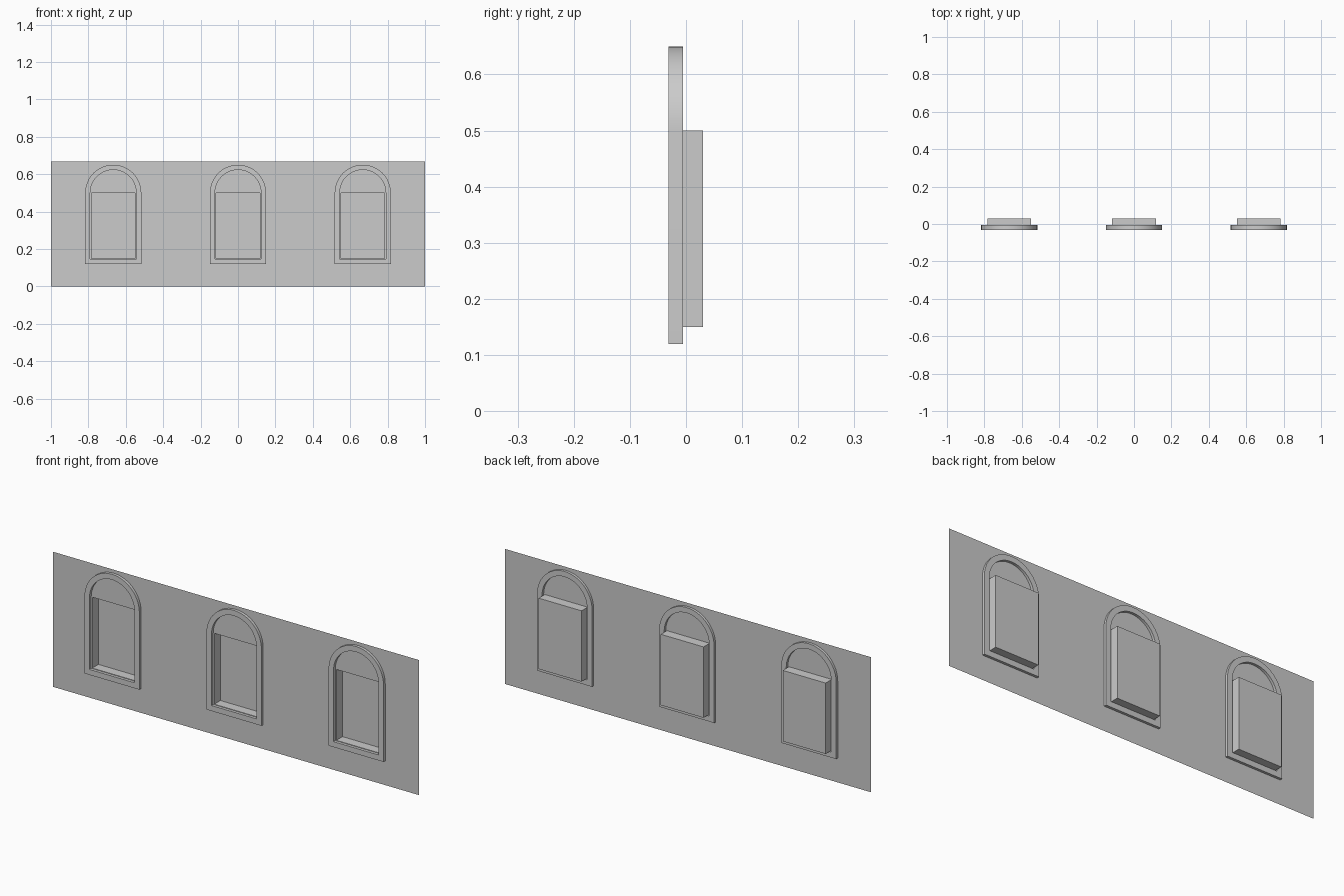
import bpy, bmesh, math

cube = bpy.data.objects.get("Cube")
if cube:
    bpy.data.objects.remove(cube, do_unlink=True)

CENTRES = (-0.667, 0, 0.667)
WALL_Y = -0.0175
HEIGHT = 0.667
SPRING = 0.5          # height where the arches begin
NICHE_HALF, NICHE_BOTTOM = 0.117, 0.15
BACK_Y = 0.03

grey = bpy.data.materials.new("plain grey")
grey.use_nodes = True
colour = (0.6, 0.6, 0.6, 1)
grey.diffuse_color = colour
grey.node_tree.nodes["Principled BSDF"].inputs["Base Color"].default_value = colour


def finish(bm, name):
    mesh = bpy.data.meshes.new(name)
    bm.to_mesh(mesh)
    bm.free()
    mesh.materials.append(grey)
    obj = bpy.data.objects.new(name, mesh)
    bpy.context.collection.objects.link(obj)
    return obj


# Thin wall sheet, with three rectangular niches pushed out of its back
xs = [-1] + [c + s * NICHE_HALF for c in CENTRES for s in (-1, 1)] + [1]
zs = [0, NICHE_BOTTOM, SPRING, HEIGHT]
bm = bmesh.new()
grid = [[bm.verts.new((x, WALL_Y, z)) for x in xs] for z in zs]
niches = []
for row in range(len(zs) - 1):
    for col in range(len(xs) - 1):
        lo, hi = grid[row], grid[row + 1]
        face = bm.faces.new((lo[col], lo[col + 1], hi[col + 1], hi[col]))
        if row == 1 and col % 2 == 1:
            niches.append(face)
pushed = bmesh.ops.extrude_face_region(bm, geom=niches)["geom"]
for item in pushed:
    if isinstance(item, bmesh.types.BMVert):
        item.co.y = BACK_Y
bmesh.ops.delete(bm, geom=[f for f in niches if f.is_valid], context="FACES")
bmesh.ops.recalc_face_normals(bm, faces=bm.faces)
wall_front = min(bm.faces, key=lambda f: f.calc_center_median().y)
if wall_front.normal.y > 0:
    bmesh.ops.reverse_faces(bm, faces=bm.faces)
finish(bm, "wall_with_niches")


# Arched frames standing proud on both sides of the wall
def arch_outline(half, bottom, steps=24):
    arc = [(half * math.cos(math.pi * i / steps),
            SPRING + half * math.sin(math.pi * i / steps)) for i in range(steps + 1)]
    return [(half, bottom)] + arc + [(-half, bottom)]


def arched_frame(name, x, front=-0.0315, back=-0.005):
    bm = bmesh.new()
    loops = [[bm.verts.new((x + px, y, pz)) for px, pz in arch_outline(half, bottom)]
             for half, bottom, y in ((0.15, 0.12, front), (0.123, 0.147, front),
                                     (0.123, 0.147, back), (0.15, 0.12, back))]
    for a, b in zip(loops, loops[1:] + loops[:1]):
        for i in range(len(a)):
            j = (i + 1) % len(a)
            bm.faces.new((a[i], a[j], b[j], b[i]))
    bmesh.ops.recalc_face_normals(bm, faces=bm.faces)
    obj = finish(bm, name)
    bpy.ops.object.select_all(action="DESELECT")
    obj.select_set(True)
    bpy.context.view_layer.objects.active = obj
    bpy.ops.object.shade_smooth_by_angle(angle=math.radians(30))


for side, x in zip(("right", "middle", "left"), CENTRES):
    arched_frame(side + "_arched_frame", x)
